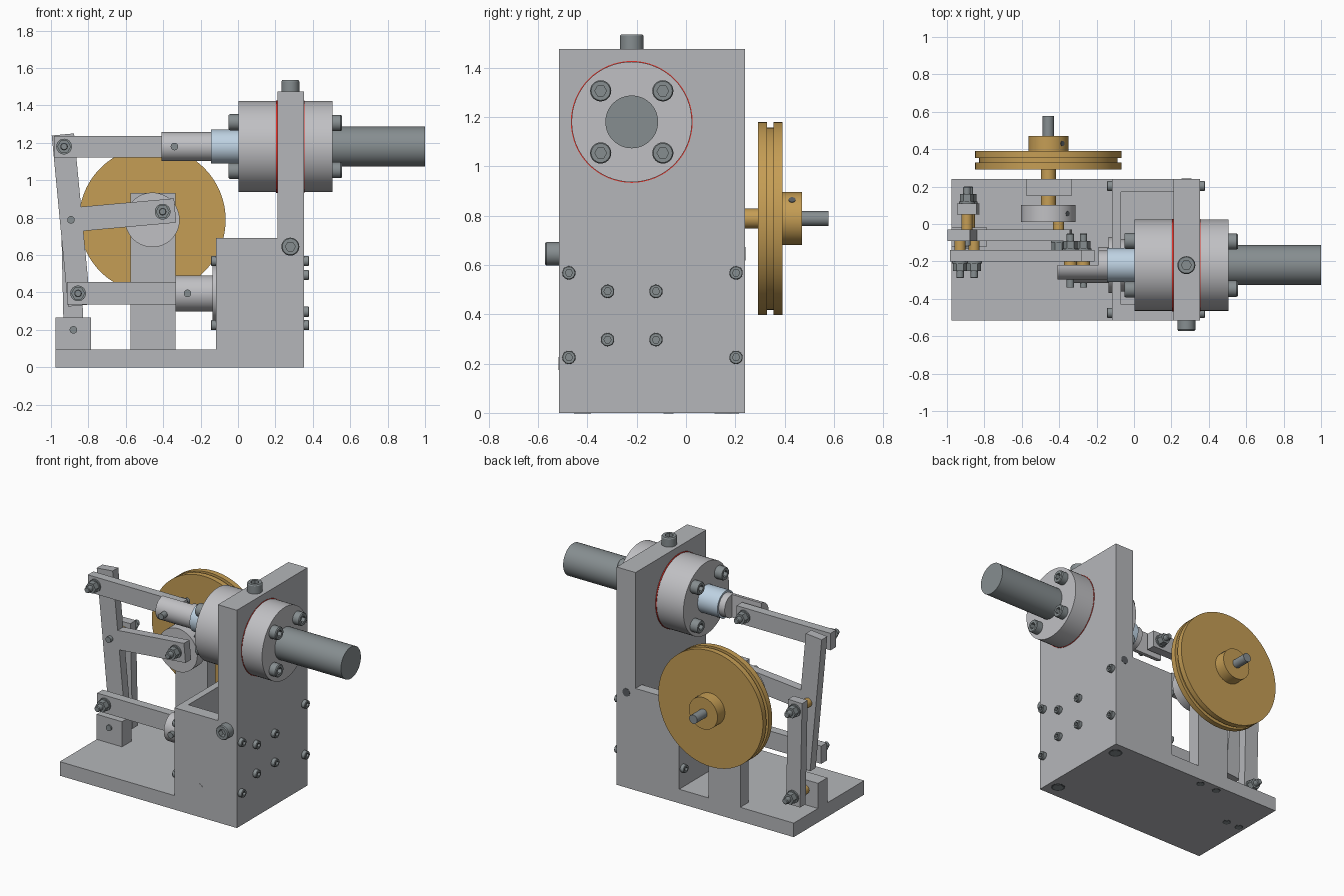
import bpy, bmesh, math
from mathutils import Vector

if "Cube" in bpy.data.objects:
    bpy.data.objects.remove(bpy.data.objects["Cube"])


def material(name, c):
    m = bpy.data.materials.new(name)
    m.diffuse_color = (*c, 1)
    m.use_nodes = True
    m.node_tree.nodes["Principled BSDF"].inputs["Base Color"].default_value = m.diffuse_color
    return m


ALU = material("aluminium grey", (0.46, 0.47, 0.49))
TURNED = material("turned light grey", (0.53, 0.53, 0.55))
STEEL = material("dark steel", (0.24, 0.27, 0.28))
BRASS = material("brass", (0.56, 0.34, 0.09))
BLUE = material("pale blue", (0.52, 0.65, 0.77))
RED = material("gasket red", (0.75, 0.03, 0.02))
DARK = material("hole shadow grey", (0.1, 0.11, 0.12))
X, Y, Z = Vector((1, 0, 0)), Vector((0, 1, 0)), Vector((0, 0, 1))


def finish(name, bm, mat):
    bmesh.ops.recalc_face_normals(bm, faces=bm.faces)
    me = bpy.data.meshes.new(name)
    bm.to_mesh(me)
    bm.free()
    me.materials.append(mat)
    me.polygons.foreach_set("use_smooth", [True] * len(me.polygons))
    me.set_sharp_from_angle(angle=math.radians(30))
    ob = bpy.data.objects.new(name, me)
    bpy.context.collection.objects.link(ob)
    return ob


def box(name, x, y, z, mat=ALU):
    bm = bmesh.new()
    bmesh.ops.create_cube(bm, size=1)
    for v in bm.verts:
        v.co = [r[0] + (r[1] - r[0]) * (c + 0.5) for r, c in zip((x, y, z), v.co)]
    return finish(name, bm, mat)


def lathe(name, origin, axis, profile, mat, n=48, cut=None):
    """profile: (radius, distance along axis, optional True for a hexagonal ring)"""
    bm = bmesh.new()
    q = axis.to_track_quat('Z', 'Y')
    rings = []
    for p in profile:
        ring = []
        for i in range(n):
            a = 2 * math.pi * i / n
            r = p[0]
            if len(p) > 2:
                r *= math.cos(math.pi / 6) / math.cos(a % (math.pi / 3) - math.pi / 6)
            ring.append(bm.verts.new(Vector(origin) + q @ Vector((r * math.cos(a), r * math.sin(a), p[1]))))
        rings.append(ring)
    for r0, r1 in zip(rings, rings[1:]):
        for i in range(n):
            j = (i + 1) % n
            bm.faces.new((r0[i], r0[j], r1[j], r1[i]))
    bm.faces.new(rings[0])
    bm.faces.new(rings[-1])
    if cut is not None:  # keep only the part in front of y = cut
        bmesh.ops.bisect_plane(bm, geom=bm.verts[:] + bm.edges[:] + bm.faces[:],
                               plane_co=(0, cut, 0), plane_no=Y, clear_outer=True)
        bmesh.ops.holes_fill(bm, edges=[e for e in bm.edges if e.is_boundary])
    return finish(name, bm, mat)


def rod(name, origin, axis, r, t0, t1, mat, n=48, cut=None):
    return lathe(name, origin, axis, [(r, t0), (r, t1)], mat, n, cut)


def cap_screw(name, origin, axis, r, h):
    hx = r * 0.55
    lathe(name, origin, axis, [(r, -0.005), (r, h * 0.88), (r * 0.9, h), (hx, h, True), (hx, h * 0.4, True)], STEEL, 24)


def nut(name, origin, axis):
    lathe(name, origin, axis, [(0.042, 0), (0.042, 0.01), (0.037, 0.01, True), (0.037, 0.05, True),
                               (0.02, 0.05), (0.02, 0.085), (0.016, 0.09)], STEEL, 24)


def bar(name, p, q, width, ext, y):
    """flat link between two (x, z) pivots, square ends"""
    p, q = Vector(p), Vector(q)
    d = (q - p).normalized()
    s = Vector((-d.y, d.x)) * width / 2
    p, q = p - d * ext[0], q + d * ext[1]
    bm = bmesh.new()
    f = bm.faces.new([bm.verts.new((c.x, y[0], c.y)) for c in (p + s, p - s, q - s, q + s)])
    g = bmesh.ops.extrude_face_region(bm, geom=[f])["geom"]
    for v in g:
        if isinstance(v, bmesh.types.BMVert):
            v.co.y = y[1]
    return finish(name, bm, ALU)


YC = -0.22            # plane of both cylinders
ZU, ZL = 1.18, 0.395  # upper and lower cylinder heights
WX, WZ = -0.458, 0.788  # wheel shaft

# Frame: base, upright and open-topped box
box("base_plate", (-0.975, 0.21), (-0.515, 0.24), (0, 0.095))
box("upright_plate", (0.21, 0.352), (-0.515, 0.24), (0, 1.475))
box("box_front_wall", (-0.07, 0.21), (-0.515, -0.43), (0.095, 0.69))
box("box_back_wall", (-0.07, 0.21), (0.172, 0.24), (0.095, 0.69))
box("box_left_wall", (-0.117, -0.07), (-0.515, 0.24), (0.095, 0.69))
box("bearing_post", (-0.575, -0.335), (0.15, 0.24), (0.095, 0.933))
box("rocker_block", (-0.975, -0.785), (-0.12, -0.02), (0.095, 0.265))
for y in (-0.475, 0.203):
    for z in (0.225, 0.568):
        cap_screw("frame_screw_right", (0.352, y, z), X, 0.027, 0.027)
        cap_screw("frame_screw_left", (-0.117, y, z), -X, 0.027, 0.027)

# Ports and fittings
rod("drain_hole", (0.07, -0.515, 0.2), -Y, 0.026, 0, 0.002, ALU)
rod("back_port", (0.28, 0.24, 0.645), Y, 0.027, 0, 0.002, DARK)
cap_screw("top_fitting", (0.28, YC, 1.475), Z, 0.048, 0.06)
cap_screw("front_fitting", (0.28, -0.515, 0.645), -Y, 0.048, 0.057)

# Screws under the base
for x, y, r in ((0.28, 0.15, 0.045), (0.28, -0.42, 0.045), (-0.52, 0.195, 0.027), (-0.39, 0.195, 0.027),
                (-0.93, -0.07, 0.027), (-0.83, -0.07, 0.027)):
    rod("countersink", (x, y, 0.001), -Z, r, 0, 0.002, DARK, 24)
    rod("base_screw", (x, y, 0.001), -Z, r * 0.75, 0, 0.003, STEEL, 24)

# Upper cylinder, gaskets, hot tube
U = (0, YC, ZU)
rod("left_flange", U, X, 0.244, 0.003, 0.203, TURNED, 64)
rod("left_gasket", U, X, 0.247, 0.203, 0.211, RED, 64)
rod("right_gasket", U, X, 0.247, 0.352, 0.355, RED, 64)
rod("tube_collar", U, X, 0.244, 0.355, 0.38, TURNED, 64)
rod("right_flange", U, X, 0.244, 0.38, 0.505, TURNED, 64)
rod("hot_tube", U, X, 0.107, 0.5, 1.0, STEEL, 64)
rod("guide_bushing", U, X, 0.091, -0.145, 0.01, BLUE)
for sy in (-1, 1):
    for sz in (-1, 1):
        cap_screw("right_flange_screw", (0.505, YC + sy * 0.126, ZU + sz * 0.126), X, 0.043, 0.05)
        cap_screw("left_flange_screw", (0.003, YC + sy * 0.13, ZU + sz * 0.13), -X, 0.043, 0.053)
        cap_screw("lower_cylinder_screw", (0.352, YC + sy * 0.098, ZL + sz * 0.098), X, 0.027, 0.027)
rod("upper_rod_root", U, X, 0.078, -0.19, -0.1, TURNED)
rod("upper_rod_tongue", U, X, 0.078, -0.41, -0.19, TURNED, cut=YC)

# Lower cylinder and piston
L = (0, YC, ZL)
rod("lower_cylinder", L, X, 0.14, -0.07, 0.21, TURNED)
rod("lower_flange", L, X, 0.15, -0.137, -0.117, TURNED)
rod("lower_piston", L, X, 0.096, -0.19, -0.12, TURNED)
rod("lower_piston_tongue", L, X, 0.096, -0.335, -0.19, TURNED, cut=YC)

# T-shaped yoke, links and rocker
TOP, BOT, MID, CRANK = (-0.93, ZU), (-0.855, ZL), (-0.893, 0.788), (-0.403, 0.832)
YK = (-0.09, -0.03)
bar("yoke_lever", TOP, BOT, 0.12, (0.065, 0.065), YK)
bar("yoke_arm", MID, CRANK, 0.13, (-0.05, 0.067), YK)
bar("upper_link", TOP, (-0.34, ZU), 0.115, (0.055, 0.06), (-0.2, -0.14))
bar("lower_link", BOT, (-0.27, ZL), 0.12, (0.06, 0.06), (-0.2, -0.14))
bar("rocker", (-0.88, 0.2), MID, 0.105, (0.06, 0.06), (0.05, 0.11))

for x, z in (TOP, BOT):
    rod("link_spacer", (x, 0, z), -Y, 0.03, 0.085, 0.145, BRASS, 24)
    nut("link_nut", (x, -0.2, z), -Y)
for x, z in ((-0.34, ZU), (-0.27, ZL)):
    rod("wrist_pin", (x, 0, z), -Y, 0.02, 0.13, 0.34, STEEL, 24)
    nut("wrist_nut", (x, -0.14, z), Y)
    rod("wrist_washer", (x, 0, z), -Y, 0.035, 0.2, 0.22, BRASS, 24)
for x, z, front in ((-0.88, 0.2, 0.13), (*MID, 0.115)):
    rod("rocker_pin", (x, 0, z), -Y, 0.02, -0.05, front, STEEL, 24)
    rod("rocker_spacer", (x, 0, z), Y, 0.03, -0.035, 0.055, BRASS, 24)
    nut("rocker_nut", (x, 0.11, z), Y)

# Crank disc, shaft and grooved wheel
W = (WX, 0, WZ)
rod("crank_disc", W, Y, 0.146, 0.01, 0.102, TURNED, 64)
rod("crank_pin_spacer", (CRANK[0], 0, CRANK[1]), Y, 0.03, -0.035, 0.015, BRASS, 24)
nut("crank_nut", (CRANK[0], -0.09, CRANK[1]), -Y)
rod("wheel_shaft", W, Y, 0.03, 0.05, 0.577, STEEL)
rod("front_bearing", W, Y, 0.04, 0.1, 0.16, BRASS)
rod("rear_bearing", W, Y, 0.04, 0.23, 0.3, BRASS)
lathe("flywheel", W, Y, [(0.392, 0.292), (0.392, 0.329), (0.37, 0.329), (0.37, 0.354), (0.392, 0.354),
                         (0.392, 0.391), (0.107, 0.391), (0.107, 0.47)], BRASS, 96)
D = Vector((1, 0, 1)).normalized()
for y, r in ((0.43, 0.107), (0.055, 0.146)):
    rod("set_screw", (WX, y, WZ), D, 0.014, r - 0.02, r + 0.002, DARK, 16)
